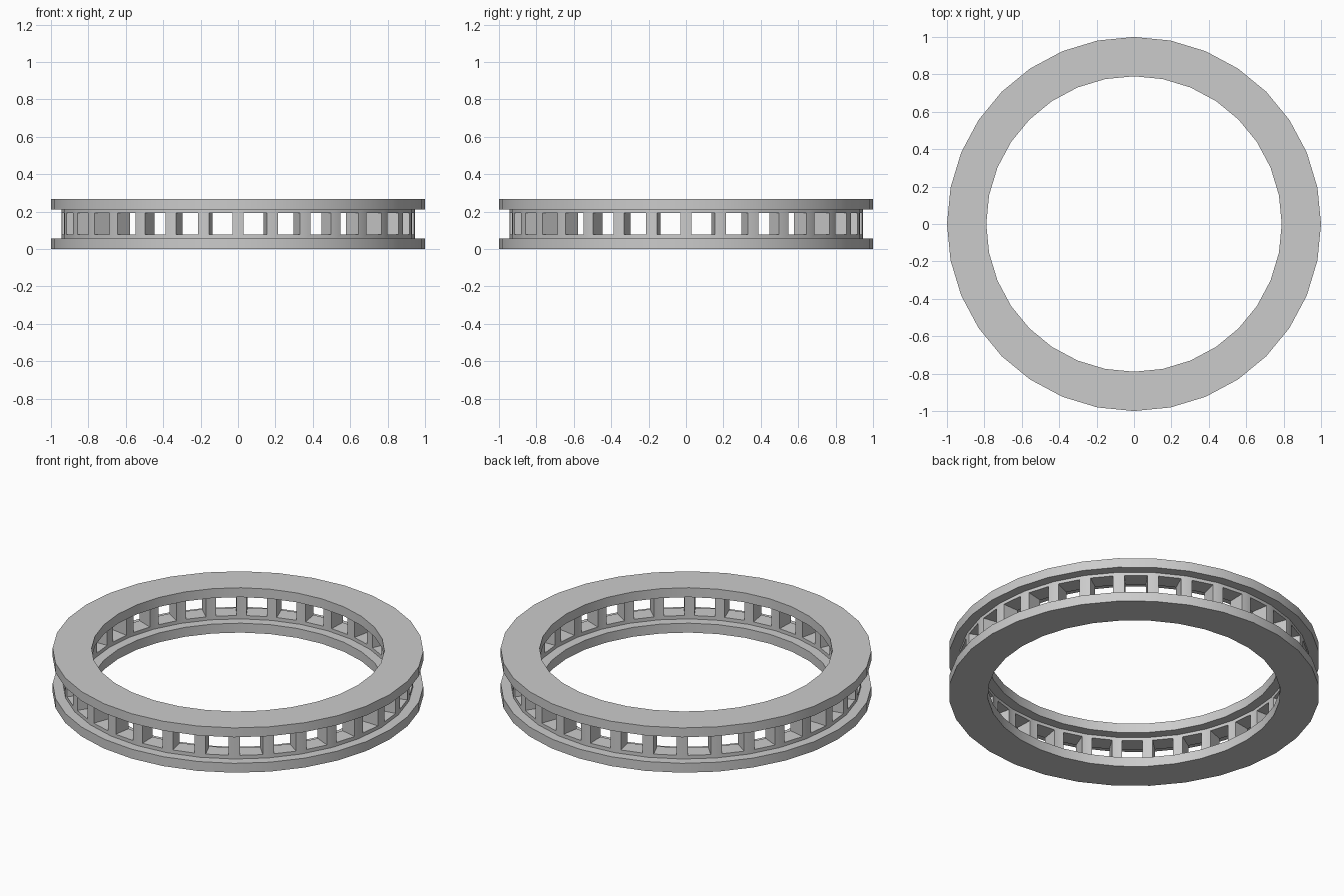
import bpy, bmesh, math
from mathutils import Vector

if "Cube" in bpy.data.objects:
    bpy.data.objects.remove(bpy.data.objects["Cube"])

SIDES = 32


def ring_point(i, r, z):
    a = 2 * math.pi * i / SIDES
    return Vector((r * math.cos(a), r * math.sin(a), z))


def finish(name, bm):
    bmesh.ops.remove_doubles(bm, verts=bm.verts, dist=1e-5)
    bmesh.ops.recalc_face_normals(bm, faces=bm.faces)
    mesh = bpy.data.meshes.new(name)
    bm.to_mesh(mesh)
    bm.free()
    obj = bpy.data.objects.new(name, mesh)
    bpy.context.collection.objects.link(obj)
    bpy.ops.object.select_all(action='DESELECT')
    obj.select_set(True)
    bpy.context.view_layer.objects.active = obj
    bpy.ops.object.shade_smooth_by_angle(angle=math.radians(30))
    return obj


def quad(bm, *pts):
    bm.faces.new([bm.verts.new(p) for p in pts])


def washer(name, r_in, r_out, z0, z1):
    bm = bmesh.new()
    profile = [(r_in, z0), (r_out, z0), (r_out, z1), (r_in, z1)]
    for i in range(SIDES):
        for k in range(4):
            a, b = profile[k], profile[(k + 1) % 4]
            quad(bm, ring_point(i, *a), ring_point(i + 1, *a),
                 ring_point(i + 1, *b), ring_point(i, *b))
    return finish(name, bm)


def cage(name, r_in, r_out, z0, z1, w0, w1, margin):
    bm = bmesh.new()

    def frame(i, r, za, zb, t):
        # rectangle on one facet, pulled in from the facet ends by t
        out = []
        for s, z in ((t, za), (1 - t, za), (1 - t, zb), (t, zb)):
            out.append(ring_point(i, r, z).lerp(ring_point(i + 1, r, z), s))
        return out

    for i in range(SIDES):
        edge_o, edge_i = (frame(i, r, z0, z1, 0) for r in (r_out, r_in))
        win_o, win_i = (frame(i, r, w0, w1, margin) for r in (r_out, r_in))
        for k in range(4):
            n = (k + 1) % 4
            quad(bm, edge_o[k], edge_o[n], win_o[n], win_o[k])
            quad(bm, win_o[k], win_o[n], win_i[n], win_i[k])
            quad(bm, win_i[k], win_i[n], edge_i[n], edge_i[k])
            # closed top and bottom rims
            if k in (0, 2):
                quad(bm, edge_o[k], edge_o[n], edge_i[n], edge_i[k])
    return finish(name, bm)


# Two flat rings
washer("lower_washer", 0.79, 1.0, 0.0, 0.056)
washer("upper_washer", 0.79, 1.0, 0.211, 0.267)

# Windowed cage between them
cage("roller_cage", 0.845, 0.945, 0.056, 0.211, 0.077, 0.192, 0.165)
